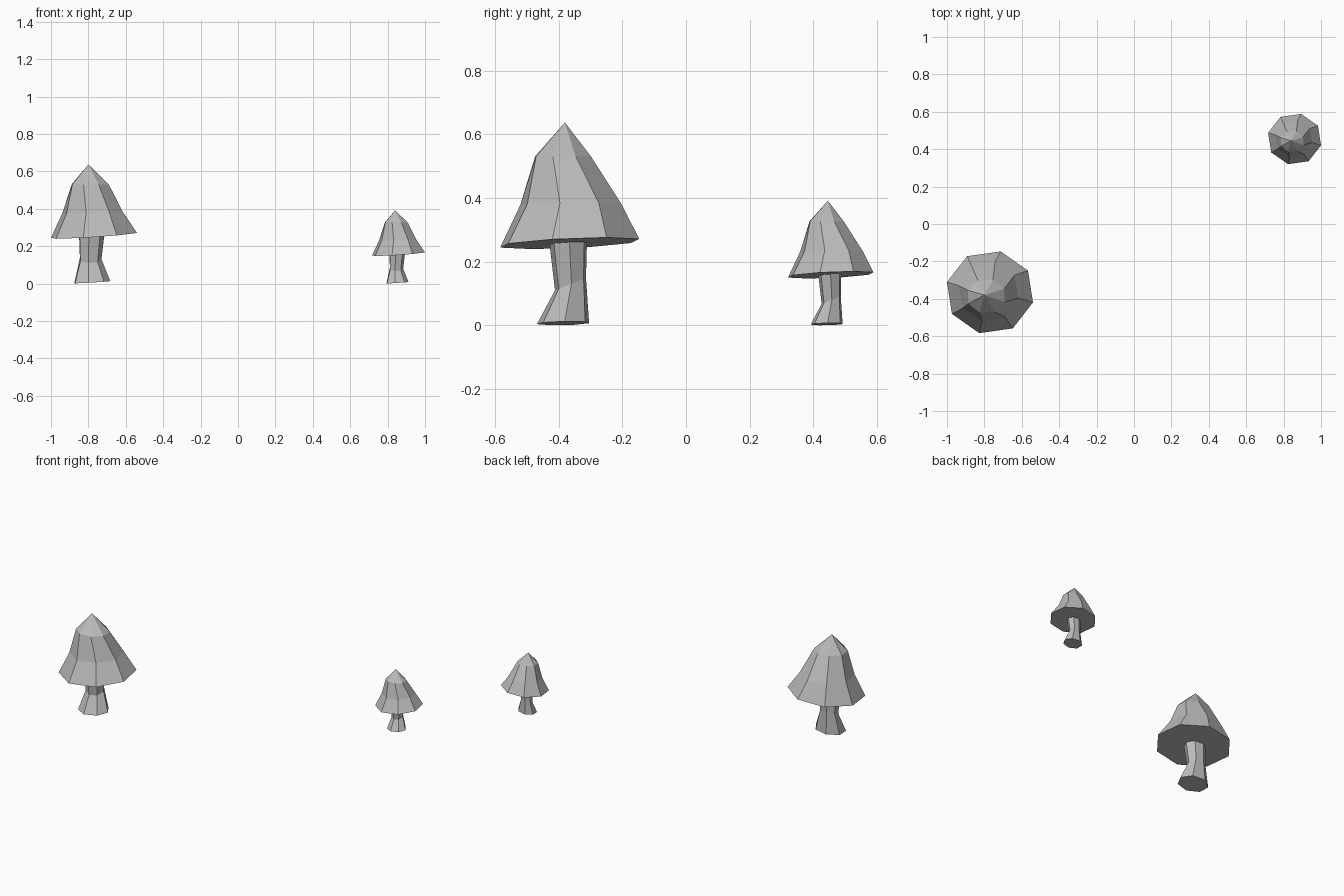
import bpy, bmesh
from math import sin, cos, radians, tau

cube = bpy.data.objects.get("Cube")
if cube:
    bpy.data.objects.remove(cube)

grey = bpy.data.materials.new("plain grey")
grey.use_nodes = True
colour = (0.5, 0.5, 0.5, 1)
grey.diffuse_color = colour
grey.node_tree.nodes["Principled BSDF"].inputs["Base Color"].default_value = colour


def loft(name, sides, rings, apex, place, scale):
    """Skin a stack of tilted oval rings; end in a point or a flat lid."""
    bm = bmesh.new()
    loops = []
    for cx, cy, z, rx, ry, turn, tilt_x, tilt_y in rings:
        loop = []
        for i in range(sides):
            a = radians(turn) + tau * i / sides
            dx, dy = rx * cos(a), ry * sin(a)
            loop.append(bm.verts.new((cx + dx, cy + dy, z + tilt_x * dx + tilt_y * dy)))
        loops.append(loop)
    bm.faces.new(loops[0][::-1])
    for low, high in zip(loops, loops[1:]):
        for i in range(sides):
            j = (i + 1) % sides
            bm.faces.new((low[i], low[j], high[j], high[i]))
    last = loops[-1]
    if apex:
        tip = bm.verts.new(apex)
        for i in range(sides):
            bm.faces.new((last[i], last[(i + 1) % sides], tip))
    else:
        bm.faces.new(last)
    bmesh.ops.recalc_face_normals(bm, faces=bm.faces)
    mesh = bpy.data.meshes.new(name)
    bm.to_mesh(mesh)
    bm.free()
    mesh.materials.append(grey)
    obj = bpy.data.objects.new(name, mesh)
    obj.location = (*place, 0)
    obj.scale = (scale,) * 3
    bpy.context.collection.objects.link(obj)


# Rings: centre x, y, z, radius x, y, turn in degrees, tilt along x, y
cap = [
    (0.03, 0.015, 0.258, 0.237, 0.225, -14, 0.065, 0.045),
    (0.022, 0.018, 0.38, 0.165, 0.162, -12, 0.03, 0.01),
    (0.01, -0.006, 0.531, 0.105, 0.093, -20, 0, 0),
]
stem = [
    (0.017, -0.005, 0.007, 0.1, 0.084, 3, 0.06, 0.02),
    (0.01, 0.018, 0.13, 0.06, 0.05, 3, 0, 0.4),
    (0.016, 0.01, 0.28, 0.072, 0.062, 3, 0, 0),
]

# The small mushroom is a scaled copy of the large one
for size, place, scale in (("large", (-0.8, -0.38), 1), ("small", (0.84, 0.445), 0.615)):
    loft(size + "_mushroom_cap", 8, cap, (0, 0, 0.637), place, scale)
    loft(size + "_mushroom_stem", 7, stem, None, place, scale)
